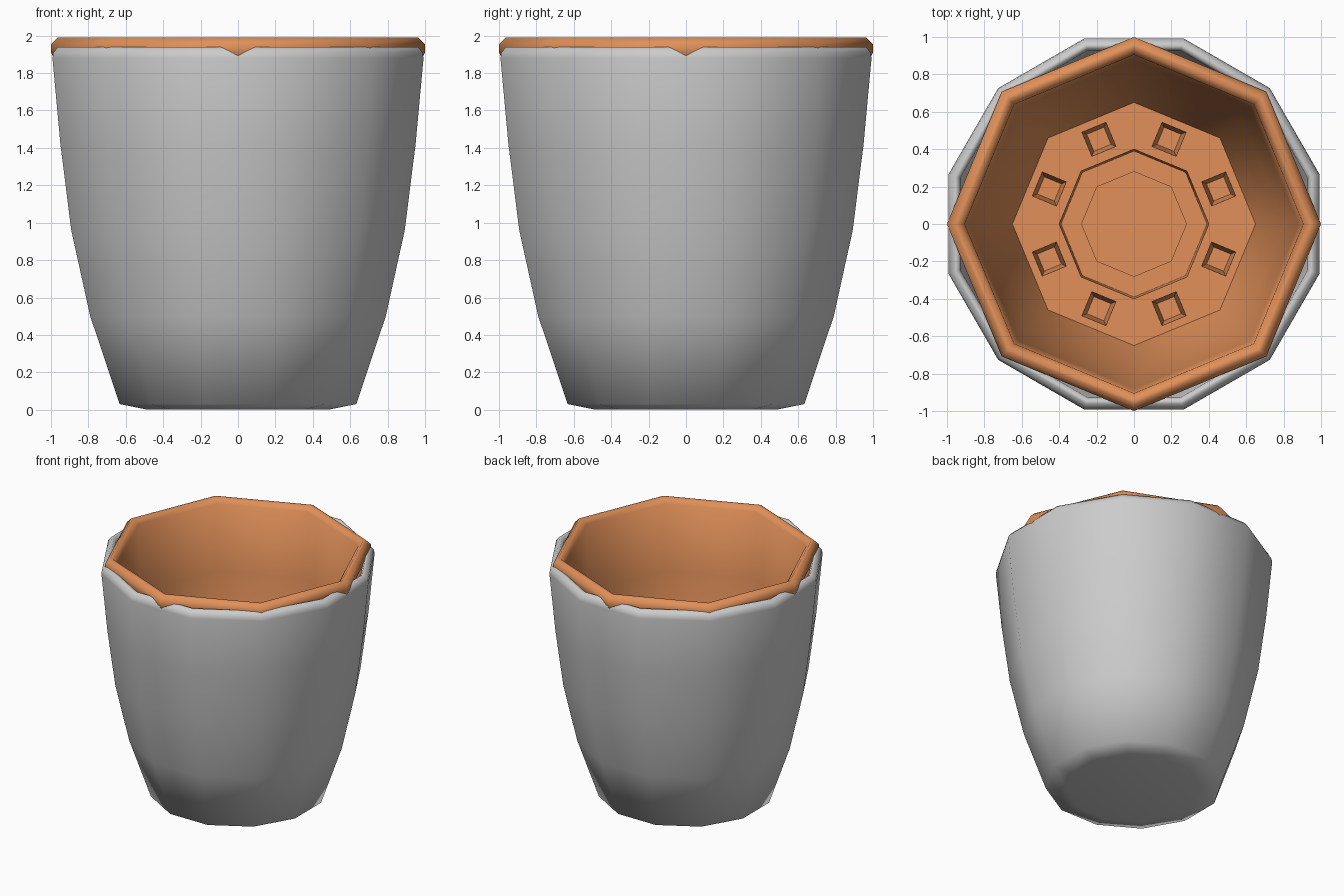
import bpy, bmesh
from math import pi, cos, sin, radians

if "Cube" in bpy.data.objects:
    bpy.data.objects.remove(bpy.data.objects["Cube"])


def lathe(name, profile, sides, turn=0.0, centre=(0, 0), mat=None, smooth=60):
    """Revolve a (radius, z) profile; both ends are closed with a flat cap."""
    bm = bmesh.new()
    rings = []
    for r, z in profile:
        angles = [turn + 2 * pi * i / sides for i in range(sides)]
        rings.append([bm.verts.new((centre[0] + r * cos(a), centre[1] + r * sin(a), z))
                      for a in angles])
    for lo, hi in zip(rings, rings[1:]):
        for i in range(sides):
            j = (i + 1) % sides
            bm.faces.new((lo[i], lo[j], hi[j], hi[i]))
    bm.faces.new(list(reversed(rings[0])))
    bm.faces.new(rings[-1])
    bmesh.ops.recalc_face_normals(bm, faces=bm.faces)
    mesh = bpy.data.meshes.new(name)
    bm.to_mesh(mesh)
    bm.free()
    obj = bpy.data.objects.new(name, mesh)
    bpy.context.collection.objects.link(obj)
    if mat:
        mesh.materials.append(mat)
    if smooth:
        shade(obj, smooth)
    return obj


def shade(obj, angle):
    bpy.ops.object.select_all(action='DESELECT')
    bpy.context.view_layer.objects.active = obj
    obj.select_set(True)
    bpy.ops.object.shade_smooth_by_angle(angle=radians(angle))


terracotta = bpy.data.materials.new("terracotta")
terracotta.diffuse_color = (0.75, 0.28, 0.10, 1)
terracotta.use_nodes = True
terracotta.node_tree.nodes["Principled BSDF"].inputs["Base Color"].default_value = terracotta.diffuse_color

# Outer pot: twelve sides, flats facing the axes, hollow with a rounded rim
outer = [(0.50, 0.0), (0.655, 0.03), (0.818, 0.5), (0.923, 0.96), (0.983, 1.42),
         (1.027, 1.88), (1.022, 1.91), (0.995, 1.94), (0.975, 1.94), (0.96, 1.91),
         (0.92, 1.42), (0.86, 0.96), (0.755, 0.5), (0.62, 0.07)]
lathe("outer_pot", outer, 12, radians(15), smooth=75)

# Inner liner: eight sides, overhanging lip, flat floor and stepped central well
FLOOR = 0.37
liner = [(0.30, 0.05), (0.42, 0.08), (0.43, FLOOR - 0.03), (0.68, FLOOR - 0.03),
         (0.75, 0.55), (0.85, 0.96), (0.91, 1.42), (0.94, 1.89), (0.99, 1.89),
         (1.0, 1.91), (1.0, 1.955), (0.965, 1.99), (0.94, 1.99), (0.905, 1.955),
         (0.88, 1.42), (0.81, 0.96), (0.71, 0.55), (0.65, FLOOR),
         (0.40, FLOOR), (0.39, 0.12), (0.28, 0.12), (0.28, 0.09)]
inner = lathe("inner_liner", liner, 8, mat=terracotta, smooth=None)

# Eight square drain openings in the floor, each with a hollow foot below
cutters = []
for i in range(8):
    a = radians(22.5 + 45 * i)
    spot = (0.49 * cos(a), 0.49 * sin(a))
    cutters.append(lathe(f"drain_cutter_{i}", [(0.098, 0.2), (0.098, 0.5)], 4,
                         a + pi / 4, spot, smooth=None))
    foot = [(0.06, 0.18), (0.08, 0.18), (0.104, FLOOR - 0.02),
            (0.098, FLOOR - 0.02), (0.07, 0.20)]
    lathe(f"drain_foot_{i}", foot, 4, a + pi / 4, spot, terracotta, smooth=30)

bpy.context.view_layer.objects.active = inner
for c in cutters:
    mod = inner.modifiers.new("drain", 'BOOLEAN')
    mod.operation = 'DIFFERENCE'
    mod.solver = 'EXACT'
    mod.object = c
    bpy.ops.object.modifier_apply(modifier=mod.name)
    bpy.data.objects.remove(c)
shade(inner, 60)
